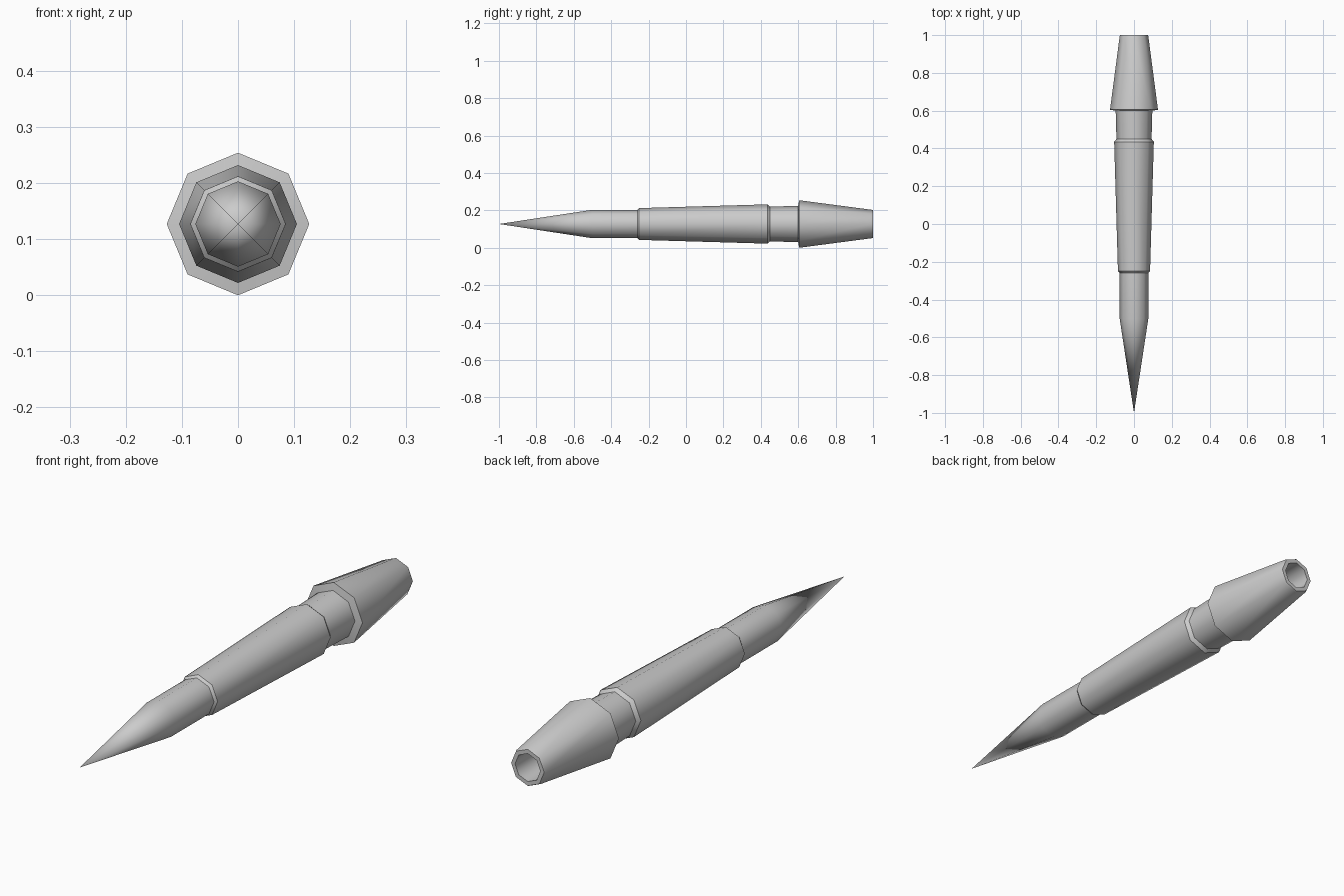
import bpy, bmesh, math

if "Cube" in bpy.data.objects:
    bpy.data.objects.remove(bpy.data.objects["Cube"])

SIDES = 8
AXIS_Z = 0.127


def lathe(name, profile):
    """Revolve (y, radius) points around the long axis; radius 0 closes to a point."""
    bm = bmesh.new()
    rings = []
    for y, r in profile:
        if r == 0:
            rings.append([bm.verts.new((0, y, AXIS_Z))] * SIDES)
        else:
            rings.append([bm.verts.new((r * math.cos(k * math.tau / SIDES), y,
                                        AXIS_Z + r * math.sin(k * math.tau / SIDES)))
                          for k in range(SIDES)])
    for a, b in zip(rings, rings[1:]):
        for k in range(SIDES):
            n = (k + 1) % SIDES
            corners = list(dict.fromkeys((a[k], b[k], b[n], a[n])))
            bm.faces.new(corners).smooth = True
    bm.normal_update()
    # keep the steps between rings crisp, the sides smooth
    for e in bm.edges:
        around = abs(e.verts[0].co.y - e.verts[1].co.y) < 1e-5
        if around and len(e.link_faces) == 2 and e.calc_face_angle() > math.radians(25):
            e.smooth = False
    mesh = bpy.data.meshes.new(name)
    bm.to_mesh(mesh)
    bm.free()
    obj = bpy.data.objects.new(name, mesh)
    bpy.context.collection.objects.link(obj)
    return obj


# pointed nose with straight shank
lathe("tip", [(-1, 0), (-0.5, 0.076), (-0.26, 0.076)])
# tapered main body with chamfered ends
lathe("barrel", [(-0.26, 0.076), (-0.25, 0.085), (0.435, 0.105), (0.45, 0.093)])
# recessed neck
lathe("neck", [(0.45, 0.093), (0.6, 0.097)])
# flared tail cap with a hollow end
lathe("tail_cap", [(0.6, 0.097), (0.605, 0.127), (0.993, 0.076), (1.0, 0.073),
                   (1.0, 0.056), (0.82, 0.056), (0.82, 0)])
